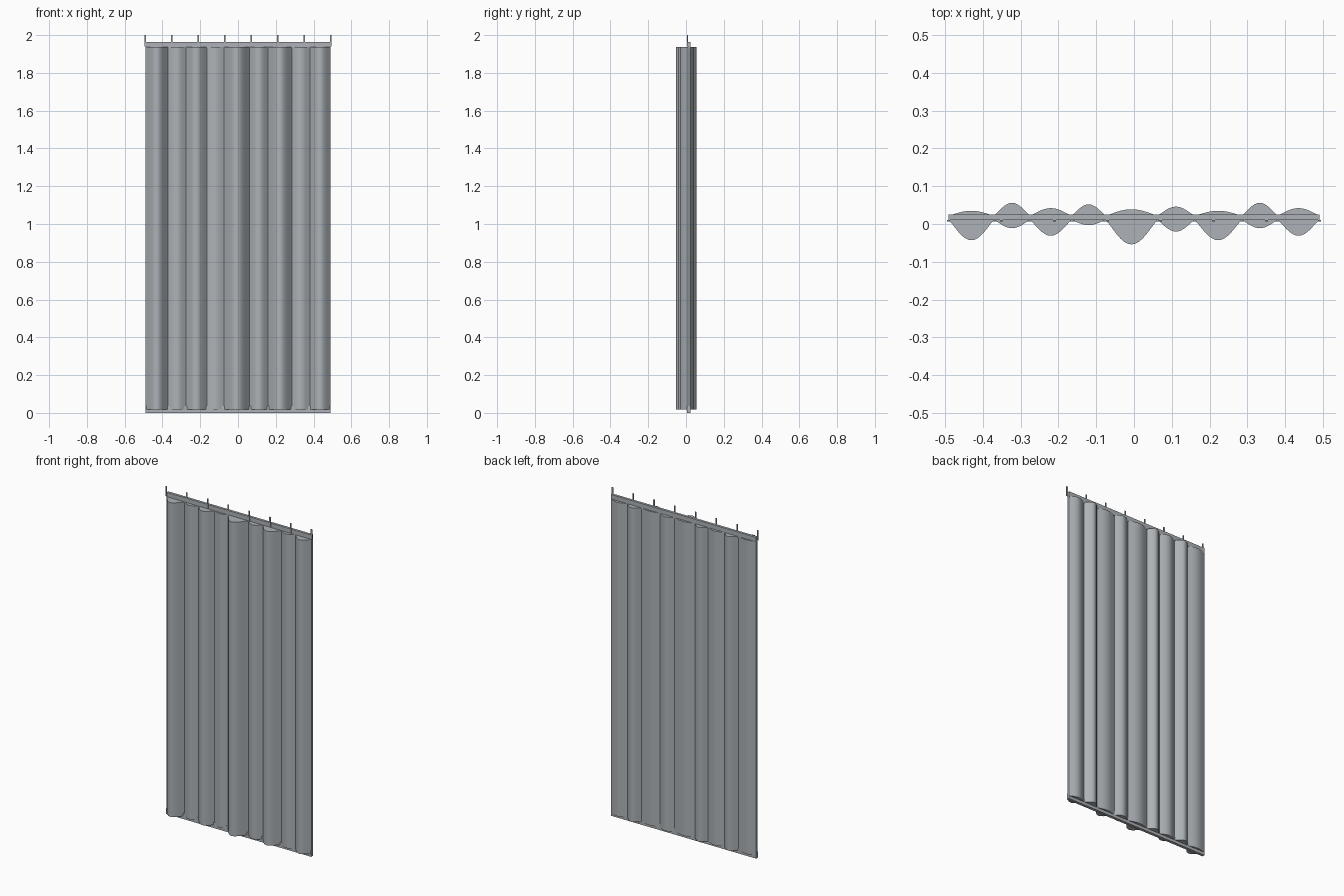
import bpy, math

if "Cube" in bpy.data.objects:
    bpy.data.objects.remove(bpy.data.objects["Cube"])

mat = bpy.data.materials.new("slate_grey")
mat.diffuse_color = (0.42, 0.45, 0.475, 1)
mat.use_nodes = True
mat.node_tree.nodes["Principled BSDF"].inputs["Base Color"].default_value = mat.diffuse_color


def make(name, v, f):
    me = bpy.data.meshes.new(name)
    me.from_pydata(v, [], f)
    me.materials.append(mat)
    ob = bpy.data.objects.new(name, me)
    bpy.context.collection.objects.link(ob)
    return ob


def prism(name, ring, z0, z1):
    """Extrude a closed outline (counter-clockwise) from z0 to z1."""
    m = len(ring)
    v = [(x, y, z) for z in (z0, z1) for x, y in ring]
    f = [tuple(range(m))[::-1], tuple(range(m, 2 * m))]
    f += [(i, (i + 1) % m, (i + 1) % m + m, i + m) for i in range(m)]
    return make(name, v, f)


def box(name, x0, x1, y0, y1, z0, z1):
    return prism(name, [(x0, y0), (x1, y0), (x1, y1), (x0, y1)], z0, z1)


def pleat(name, x0, x1, front, back, n=14):
    """Solid vertical fold with a bulging front and back."""
    def edge(base, peak):
        return [(x0 + (x1 - x0) * i / n,
                 base + (peak - base) * max(0, math.sin(math.pi * i / n)) ** 1.12)
                for i in range(n + 1)]
    ob = prism(name, edge(0.011, front) + edge(0.022, back)[::-1], 0.018, 1.936)
    bpy.ops.object.select_all(action='DESELECT')
    ob.select_set(True)
    bpy.context.view_layer.objects.active = ob
    bpy.ops.object.shade_smooth_by_angle(angle=math.radians(35))


# curtain folds, alternately deep at the front and at the back
bounds = [-0.49, -0.37, -0.275, -0.165, -0.075, 0.062, 0.16, 0.285, 0.38, 0.49]
fronts = [-0.043, -0.011, -0.031, -0.003, -0.054, -0.02, -0.043, -0.011, -0.031]
backs = [0.035, 0.056, 0.042, 0.052, 0.039, 0.046, 0.035, 0.056, 0.042]
for i in range(9):
    pleat(f"curtain_fold_{i + 1}", bounds[i], bounds[i + 1], fronts[i], backs[i])

# top rail and bottom hem bar
box("top_rail", -0.49, 0.49, 0.010, 0.025, 1.93, 1.963)
box("bottom_bar", -0.49, 0.49, 0.006, 0.023, 0.0, 0.036)

# hanging tabs
for i in range(8):
    x = -0.491 + i * 0.982 / 7
    box(f"hanging_tab_{i + 1}", x - 0.004, x + 0.004, 0.006, 0.010, 1.94, 2.0)
